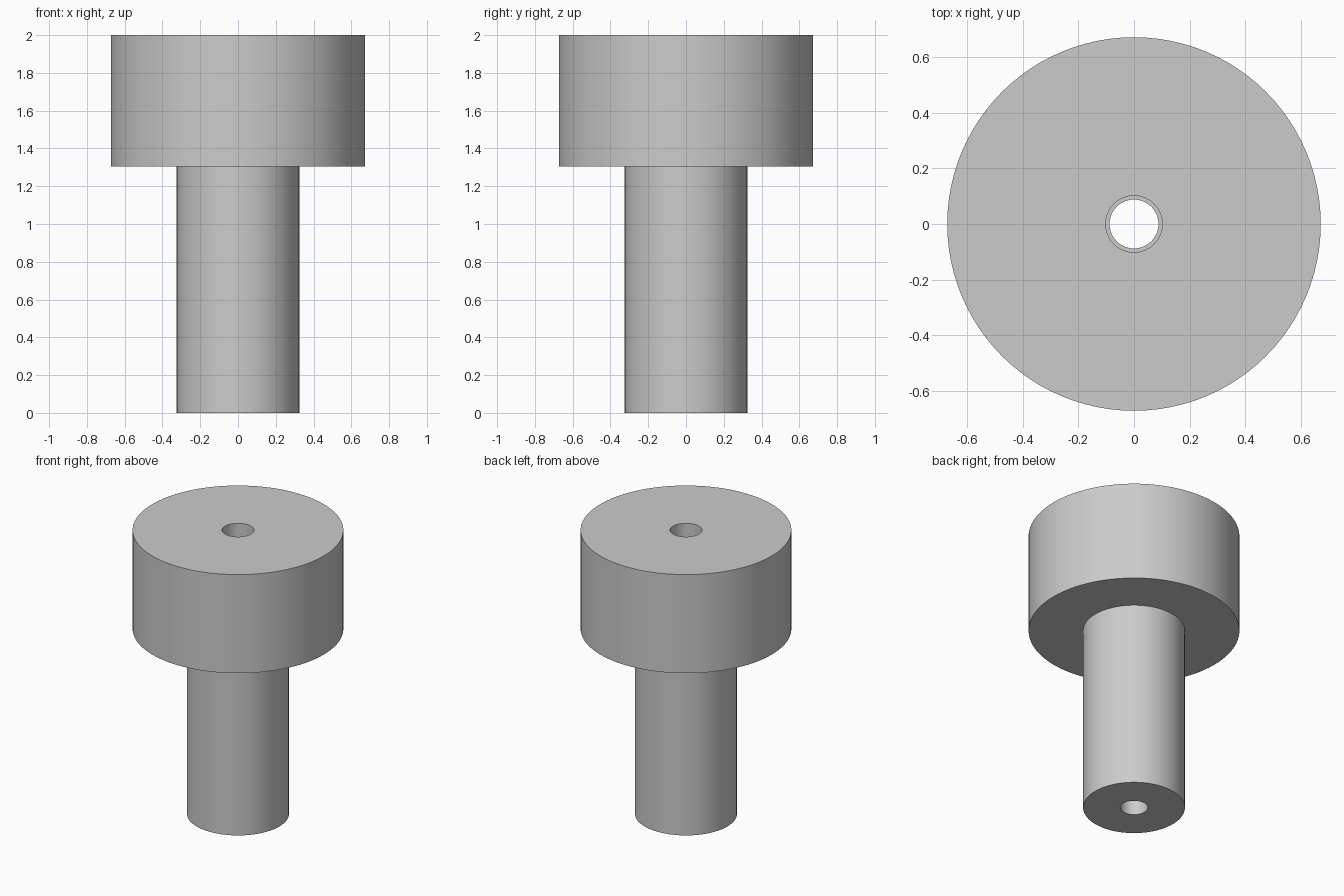
import bpy
import bmesh
import math

cube = bpy.data.objects.get("Cube")
if cube:
    bpy.data.objects.remove(cube, do_unlink=True)

SEGMENTS = 96
HEAD_R, STEM_R = 0.673, 0.325
UPPER_BORE_R, LOWER_BORE_R = 0.102, 0.088
TOP, SHOULDER = 2.0, 1.305

# Plain grey material
grey = bpy.data.materials.new("plain_grey")
grey.use_nodes = True
colour = (0.6, 0.6, 0.6, 1.0)
grey.diffuse_color = colour
grey.node_tree.nodes["Principled BSDF"].inputs["Base Color"].default_value = colour


def lathe(name, profile):
    """Spin a closed (radius, height) profile around the z axis."""
    bm = bmesh.new()
    verts = [bm.verts.new((r, 0, z)) for r, z in profile]
    edges = [bm.edges.new((v, verts[(i + 1) % len(verts)]))
             for i, v in enumerate(verts)]
    bmesh.ops.spin(bm, geom=verts + edges, cent=(0, 0, 0), axis=(0, 0, 1),
                   angle=math.tau, steps=SEGMENTS, use_merge=True)
    bmesh.ops.remove_doubles(bm, verts=bm.verts, dist=1e-5)
    bmesh.ops.recalc_face_normals(bm, faces=bm.faces)
    mesh = bpy.data.meshes.new(name)
    bm.to_mesh(mesh)
    bm.free()
    mesh.materials.append(grey)
    obj = bpy.data.objects.new(name, mesh)
    bpy.context.collection.objects.link(obj)
    bpy.ops.object.select_all(action="DESELECT")
    obj.select_set(True)
    bpy.context.view_layer.objects.active = obj
    bpy.ops.object.shade_smooth_by_angle(angle=math.radians(30))
    return obj


# Wide head on a narrow stem, with a stepped bore right through
lathe("headed_bushing", [
    (LOWER_BORE_R, 0), (STEM_R, 0),
    (STEM_R, SHOULDER), (HEAD_R, SHOULDER),
    (HEAD_R, TOP), (UPPER_BORE_R, TOP),
    (UPPER_BORE_R, SHOULDER), (LOWER_BORE_R, SHOULDER),
])
